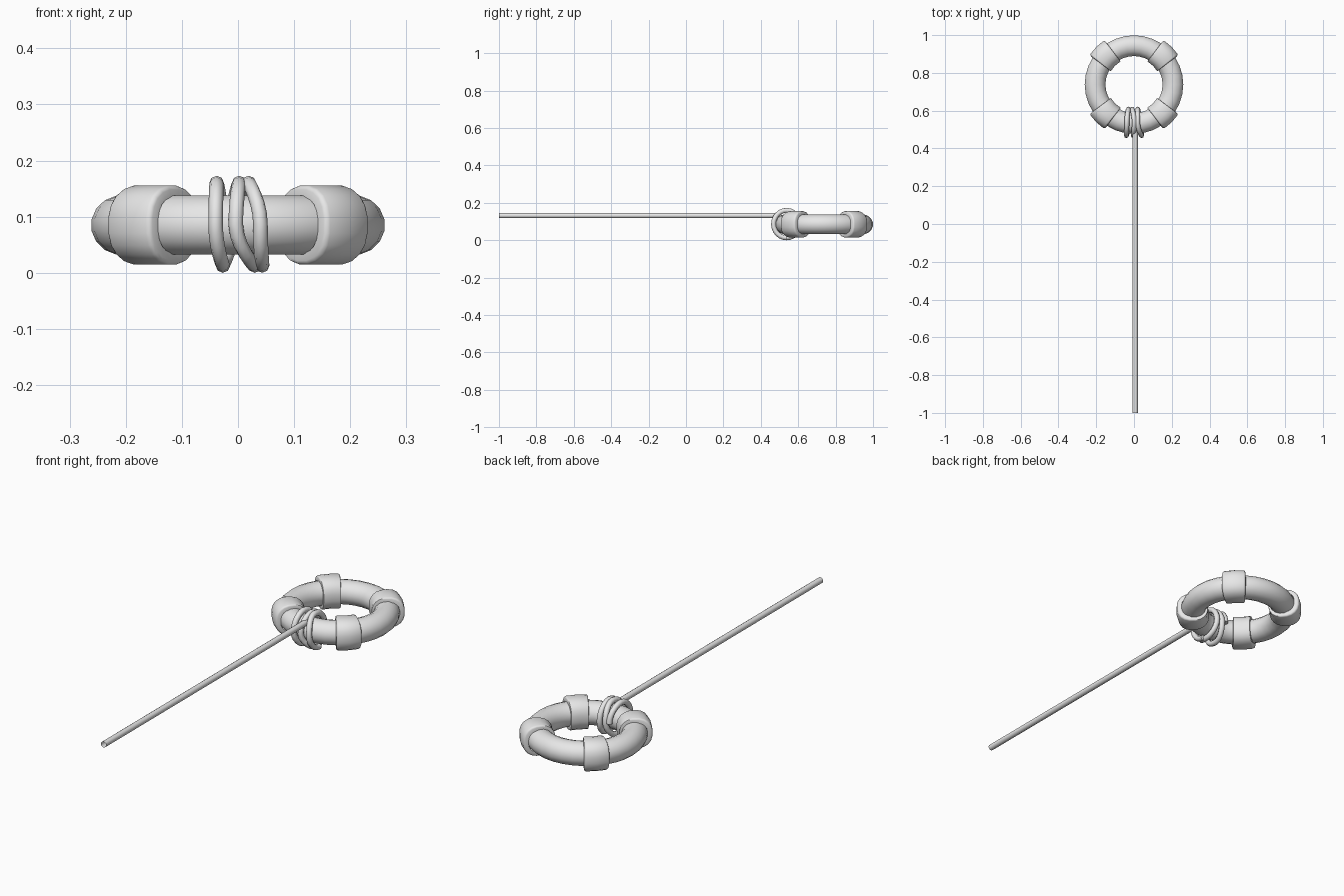
import bpy, bmesh, math
from mathutils import Vector

if "Cube" in bpy.data.objects:
    bpy.data.objects.remove(bpy.data.objects["Cube"])

CENTER = Vector((0, 0.738, 0.085))   # middle of the float ring
RING_R = 0.206                       # radius to the middle of the ring tube

grey = bpy.data.materials.new("light grey")
grey.diffuse_color = (0.8, 0.8, 0.8, 1)
grey.use_nodes = True
grey.node_tree.nodes["Principled BSDF"].inputs["Base Color"].default_value = grey.diffuse_color


def loft(name, sections, loop=False, caps=False, angle=40):
    """Skin a list of closed cross-sections with quads."""
    bm = bmesh.new()
    rows = [[bm.verts.new(p) for p in s] for s in sections]
    n = len(rows[0])
    pairs = list(zip(rows, rows[1:]))
    if loop:
        pairs.append((rows[-1], rows[0]))
    for a, b in pairs:
        for i in range(n):
            j = (i + 1) % n
            bm.faces.new((a[i], a[j], b[j], b[i]))
    if caps:
        bm.faces.new(rows[0])
        bm.faces.new(rows[-1])
    bmesh.ops.recalc_face_normals(bm, faces=bm.faces)
    mesh = bpy.data.meshes.new(name)
    bm.to_mesh(mesh)
    bm.free()
    mesh.materials.append(grey)
    ob = bpy.data.objects.new(name, mesh)
    bpy.context.collection.objects.link(ob)
    bpy.ops.object.select_all(action='DESELECT')
    ob.select_set(True)
    bpy.context.view_layer.objects.active = ob
    bpy.ops.object.shade_smooth_by_angle(angle=math.radians(angle))
    return ob


# Float ring
def ring_section(a, n=16):
    d = Vector((math.cos(a), math.sin(a), 0))
    return [CENTER + d * (RING_R + 0.056 * math.cos(t)) + Vector((0, 0, 0.0535 * math.sin(t)))
            for t in (math.tau * (i + 0.5) / n for i in range(n))]


loft("float_ring", [ring_section(math.tau * i / 32) for i in range(32)], loop=True)


# Four wrapped bands, wider on the outside of the ring
def signed_pow(v, p):
    return math.copysign(abs(v) ** p, v)


def band_section(a, side, r, n=20):
    d = Vector((math.cos(a), math.sin(a), 0))
    tangent = Vector((-d.y, d.x, 0))
    pts = []
    for i in range(n):
        t = math.tau * (i + 0.5) / n
        u, v = signed_pow(math.cos(t), 0.85), signed_pow(math.sin(t), 0.85)
        w = (0.046 + 0.008 * u) * side
        # keep the band following the curve of the ring
        rho = RING_R + r * u + 0.006 * (1 - side * side)
        pts.append(CENTER + d * rho + tangent * w + Vector((0, 0, r * v)))
    return pts


PROFILE = [(-1, 0.050), (-1, 0.064), (-0.96, 0.069), (-0.85, 0.071), (0, 0.071),
           (0.85, 0.071), (0.96, 0.069), (1, 0.064), (1, 0.050)]
for k in range(4):
    a = math.pi / 4 + k * math.pi / 2
    loft(f"band_{k + 1}", [band_section(a, s, r) for s, r in PROFILE], angle=50)


# Open tubular pole
loft("pole", [[Vector((0.006 + 0.014 * math.cos(t), y, 0.132 + 0.014 * math.sin(t)))
               for t in (math.tau * i / 10 for i in range(10))]
              for y in (-1.0, 0.51)], angle=50)

# Rope wound round the ring: sideways position at each quarter turn
# (back, top, front, bottom, back, ...)
QUARTERS = [-0.030, -0.038, -0.040, -0.027, -0.010, 0.002, -0.004, 0.030,
            0.020, 0.019, 0.040, 0.043]
STEPS = 6
path = []
for i in range((len(QUARTERS) - 1) * STEPS + 1):
    k, f = divmod(i, STEPS)
    f /= STEPS
    x = QUARTERS[k] + (QUARTERS[min(k + 1, len(QUARTERS) - 1)] - QUARTERS[k]) * f * f * (3 - 2 * f)
    t = (k + f) * math.pi / 2
    path.append(Vector((x, 0.538 + 0.070 * math.cos(t), 0.0865 + 0.0735 * math.sin(t))))


def rope_section(i, r=0.013, n=8):
    run = (path[min(i + 1, len(path) - 1)] - path[max(i - 1, 0)]).normalized()
    out = path[i] - Vector((path[i].x, 0.538, 0.0865))
    out = (out - run * out.dot(run)).normalized()
    side = run.cross(out)
    return [path[i] + (out * math.cos(t) + side * math.sin(t)) * r
            for t in (math.tau * j / n for j in range(n))]


loft("rope_coil", [rope_section(i) for i in range(len(path))], caps=True, angle=50)
